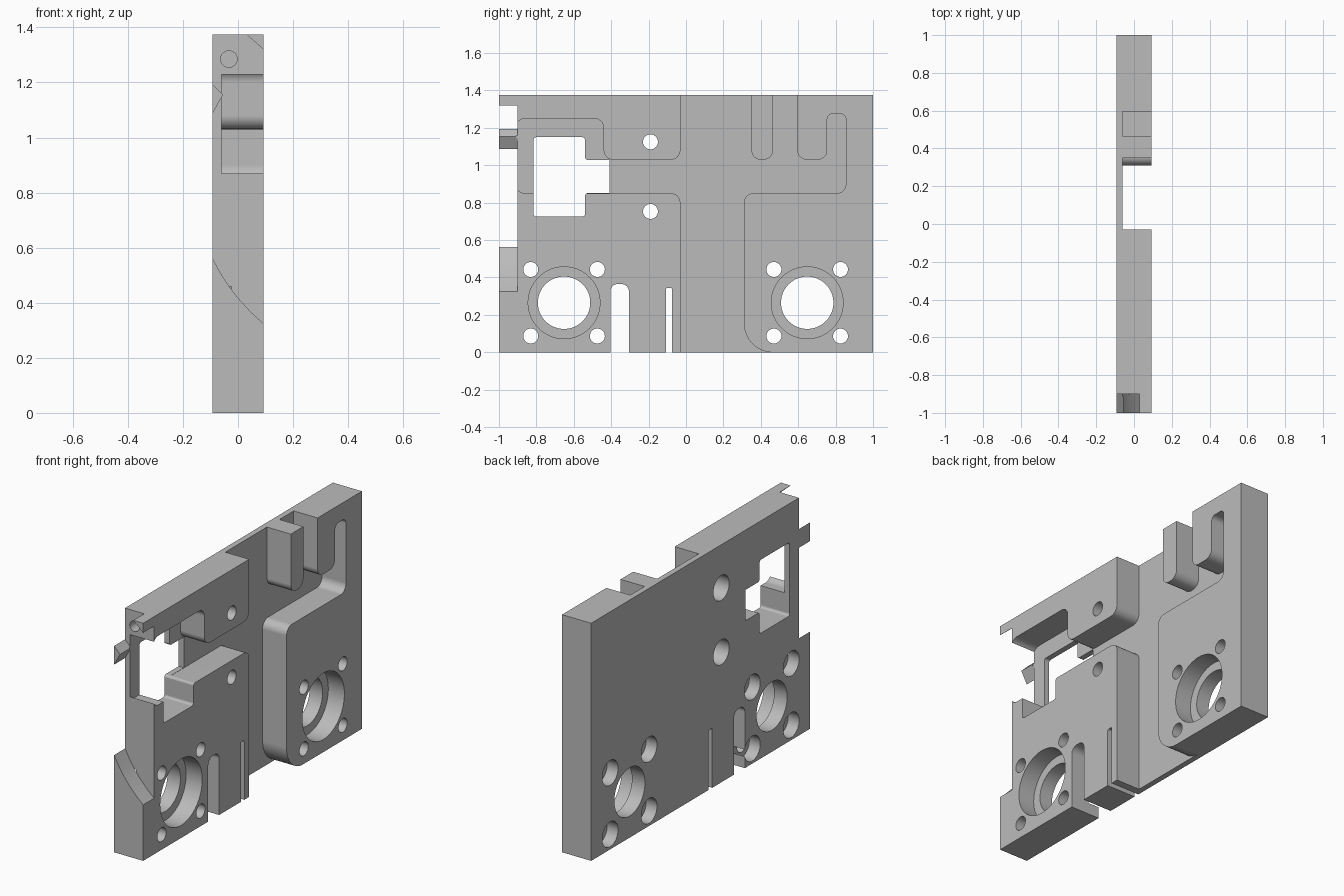
import bpy, bmesh, math
from mathutils import Vector

cube = bpy.data.objects.get("Cube")
if cube:
    bpy.data.objects.remove(cube)

HALF = 0.093    # half the plate thickness
FLOOR = -0.06   # pocket floor
OUT = 0.15      # cutter overshoot


def fillet(corners, steps=8):
    """Outline from (u, v, radius) corners, rounding each one."""
    outline = []
    for i, (u, v, r) in enumerate(corners):
        p = Vector((u, v))
        if r == 0:
            outline.append(p)
            continue
        a = (Vector(corners[i - 1][:2]) - p).normalized()
        b = (Vector(corners[(i + 1) % len(corners)][:2]) - p).normalized()
        half = a.angle(b) / 2
        centre = p + (a + b).normalized() * r / math.sin(half)
        start = p + a * r / math.tan(half) - centre
        end = p + b * r / math.tan(half) - centre
        sweep = start.angle(end)
        for k in range(steps + 1):
            t = k / steps
            outline.append(centre + (start * math.sin((1 - t) * sweep)
                                     + end * math.sin(t * sweep)) / math.sin(sweep))
    return outline


def circle(u, v, r, n=48):
    return [(u + r * math.cos(math.tau * i / n), v + r * math.sin(math.tau * i / n))
            for i in range(n)]


def prism(name, outline, lo, hi, axis="X"):
    """Extrude an outline in (y, z) along X, or in (x, z) along Y."""
    bm = bmesh.new()
    place = (lambda p, d: (d, p[0], p[1])) if axis == "X" else (lambda p, d: (p[0], d, p[1]))
    low = [bm.verts.new(place(p, lo)) for p in outline]
    high = [bm.verts.new(place(p, hi)) for p in outline]
    bm.faces.new(low)
    bm.faces.new(high)
    for i in range(len(low)):
        bm.faces.new((low[i - 1], low[i], high[i], high[i - 1]))
    bmesh.ops.recalc_face_normals(bm, faces=bm.faces)
    mesh = bpy.data.meshes.new(name)
    bm.to_mesh(mesh)
    bm.free()
    obj = bpy.data.objects.new(name, mesh)
    bpy.context.collection.objects.link(obj)
    return obj


plate = prism("mounting_plate", [(-1, 0), (1, 0), (1, 1.375), (-1, 1.375)], -HALF, HALF)
bpy.context.view_layer.objects.active = plate
plate.select_set(True)


def cut(outline, lo=-OUT, hi=OUT, axis="X"):
    tool = prism("cutter", outline, lo, hi, axis)
    tool.hide_render = True
    mod = plate.modifiers.new("cut", "BOOLEAN")
    mod.operation = "DIFFERENCE"
    mod.solver = "EXACT"
    mod.object = tool
    bpy.ops.object.modifier_apply(modifier=mod.name)
    bpy.data.objects.remove(tool)


# Branching pocket between the raised blocks
R = 0.05
cut(fillet([
    (-0.03, 1.5, 0), (-0.03, 1.03, R), (-0.44, 1.03, R), (-0.44, 1.25, R),
    (-0.91, 1.25, R), (-0.91, 0.85, R), (-0.03, 0.85, R), (-0.03, -0.1, 0),
    (0.48, -0.1, 0), (0.48, -0.001, 0), (0.31, -0.001, 0.155), (0.31, 0.85, R),
    (0.855, 0.85, R), (0.855, 1.275, 0.03), (0.755, 1.275, 0.03), (0.755, 1.03, R),
    (0.595, 1.03, R), (0.595, 1.5, 0), (0.465, 1.5, 0), (0.465, 1.03, R),
    (0.35, 1.03, R), (0.35, 1.5, 0)]), FLOOR)

# Stepped window
W = 0.015
cut(fillet([
    (-0.815, 0.725, W), (-0.54, 0.725, W), (-0.54, 0.851, W), (-0.41, 0.851, 0),
    (-0.41, 1.029, 0), (-0.54, 1.029, W), (-0.54, 1.15, W), (-0.815, 1.15, W)]))

# Front edge recess, leaving a curved foot, a small tooth and a top lip
cut([(-0.12, 0.615), (-HALF, 0.562), (-0.06, 0.502), (-0.03, 0.456), (0, 0.418),
     (0.045, 0.368), (HALF, 0.324), (0.12, 0.3), (0.12, 1.296), (0, 1.401),
     (-0.12, 1.401), (-0.12, 1.222), (-0.055, 1.155), (-0.12, 1.037)],
    -1.1, -0.9, "Y")

# Blind hole in the front edge
cut(circle(-0.033, 1.285, 0.03, 32), -1.1, -0.7, "Y")

# Open slots in the bottom edge
cut(fillet([(-0.405, -0.1, 0), (-0.305, -0.1, 0), (-0.305, 0.365, 0.04), (-0.405, 0.365, 0.04)]))
cut(fillet([(-0.107, -0.1, 0), (-0.075, -0.1, 0), (-0.075, 0.345, 0.008), (-0.107, 0.345, 0.008)]))


def screw_hole(y, z, depth):
    cut(circle(y, z, 0.04, 32))
    cut(circle(y, z, 0.072, 40), -OUT, -HALF + depth)


# Stepped bearing bores, each with four counterbored screw holes
for y in (-0.652, 0.648):
    cut(circle(y, 0.265, 0.14, 64))
    cut(circle(y, 0.265, 0.192, 64), -0.01)
    for dy in (-0.178, 0.178):
        for dz in (-0.178, 0.178):
            screw_hole(y + dy, 0.265 + dz, 0.07)

# Counterbored holes above and below the cross channel
for z in (1.125, 0.753):
    screw_hole(-0.19, z, 0.13)

# Finish
grey = bpy.data.materials.new("plain_grey")
grey.use_nodes = True
grey.diffuse_color = (0.5, 0.5, 0.5, 1)
grey.node_tree.nodes["Principled BSDF"].inputs["Base Color"].default_value = (0.5, 0.5, 0.5, 1)
plate.data.materials.clear()
plate.data.materials.append(grey)
bpy.ops.object.shade_smooth_by_angle(angle=math.radians(25))
weighted = plate.modifiers.new("weighted_normals", "WEIGHTED_NORMAL")
weighted.keep_sharp = True
